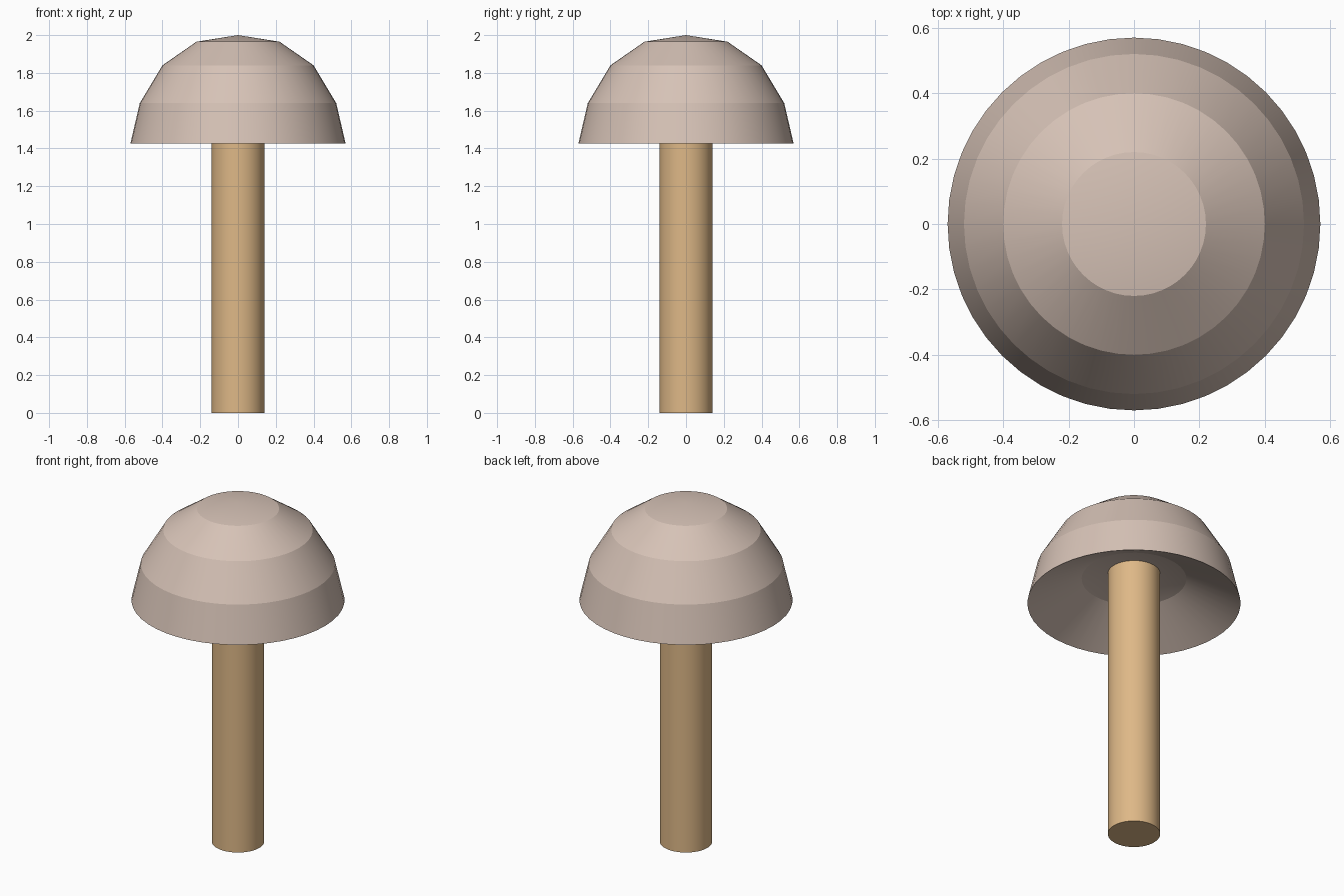
import bpy, bmesh, math

if "Cube" in bpy.data.objects:
    bpy.data.objects.remove(bpy.data.objects["Cube"])

SEGMENTS = 48


def material(name, colour):
    mat = bpy.data.materials.new(name)
    mat.diffuse_color = (*colour, 1.0)
    mat.use_nodes = True
    mat.node_tree.nodes["Principled BSDF"].inputs["Base Color"].default_value = mat.diffuse_color
    return mat


def lathe(name, profile, mat, angle):
    """Spin a closed (radius, height) profile around the z axis."""
    bm = bmesh.new()
    verts = [bm.verts.new((r, 0, z)) for r, z in profile]
    edges = [bm.edges.new(pair) for pair in zip(verts, verts[1:])]
    bmesh.ops.spin(bm, geom=verts + edges, cent=(0, 0, 0), axis=(0, 0, 1),
                   angle=math.tau, steps=SEGMENTS)
    bmesh.ops.remove_doubles(bm, verts=bm.verts, dist=1e-4)
    bmesh.ops.dissolve_degenerate(bm, edges=bm.edges, dist=1e-5)
    bmesh.ops.recalc_face_normals(bm, faces=bm.faces)
    mesh = bpy.data.meshes.new(name)
    bm.to_mesh(mesh)
    bm.free()
    mesh.materials.append(mat)
    obj = bpy.data.objects.new(name, mesh)
    bpy.context.collection.objects.link(obj)
    # Smooth around the axis, sharp between the bands
    bpy.ops.object.select_all(action='DESELECT')
    obj.select_set(True)
    bpy.context.view_layer.objects.active = obj
    bpy.ops.object.shade_smooth_by_angle(angle=math.radians(angle))
    return obj


cap_colour = material("pale_taupe", (0.672, 0.540, 0.468))
stem_colour = material("warm_tan", (0.730, 0.479, 0.242))

# Domed cap with four bands and a hollow underside
lathe("mushroom_cap",
      [(0, 2.0), (0.22, 1.965), (0.40, 1.84), (0.52, 1.64), (0.57, 1.425),
       (0.28, 1.575), (0, 1.64)],
      cap_colour, 9)

# Straight round stem reaching into the hollow of the cap
lathe("stem", [(0, 0), (0.14, 0), (0.14, 1.62), (0, 1.62)], stem_colour, 30)
